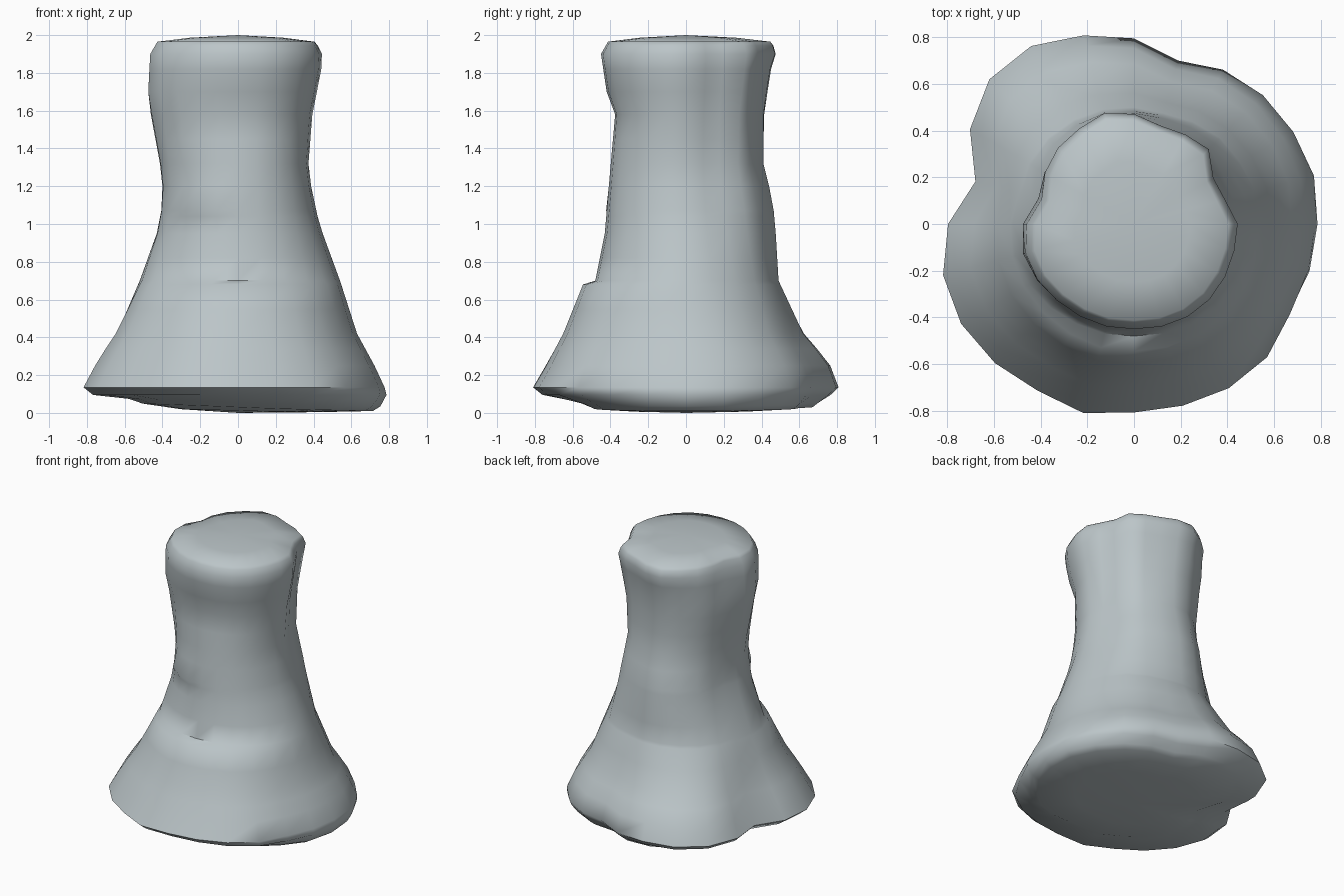
import bpy, bmesh, math

if "Cube" in bpy.data.objects:
    bpy.data.objects.remove(bpy.data.objects["Cube"])

# Plan outlines: radius every 15 degrees, counter-clockwise from +x
BASE = [.79, .805, .80, .79, .77, .73, .80, .84, .88, .87, .80, .69,
        .78, .83, .84, .83, .815, .83, .80, .80, .81, .81, .78, .785]
TOP = [.44, .40, .39, .45, .44, .435, .47, .49, .47, .46, .44, .41,
       .46, .48, .475, .46, .45, .445, .44, .445, .45, .45, .445, .44]
N = len(BASE)

# Side profiles as (z, radius) for right, back, left, front
RIGHT = [(0, .66), (.05, .75), (.10, .79), (.20, .75), (.42, .63), (.7, .54),
         (1.0, .43), (1.28, .37), (1.6, .395), (1.8, .44), (1.92, .445), (1.97, .40)]
BACK = [(0, .60), (.03, .67), (.10, .76), (.14, .80), (.28, .74), (.40, .63), (.7, .49),
        (.95, .475), (1.12, .46), (1.32, .41), (1.6, .41), (1.85, .45), (1.92, .48), (1.97, .44)]
LEFT = [(0, .42), (.05, .54), (.10, .77), (.14, .80), (.42, .64), (.7, .52), (.95, .43),
        (1.1, .40), (1.25, .40), (1.6, .465), (1.7, .475), (1.9, .46), (1.97, .42)]
FRONT = [(0, .44), (.05, .53), (.09, .75), (.13, .81), (.25, .74), (.42, .65), (.68, .545),
         (.70, .48), (.95, .43), (1.3, .40), (1.58, .375), (1.7, .42), (1.9, .45), (1.97, .41)]
SIDES = [RIGHT, BACK, LEFT, FRONT]
LEVELS = [.03, .055, .095, .135, .25, .34, .42, .55, .68, .70, .82, .95, 1.04, 1.07,
          1.2, 1.32, 1.45, 1.58, 1.7, 1.82, 1.9, 1.945, 1.965]


def lerp_profile(profile, z):
    if z <= profile[0][0]:
        return profile[0][1]
    for (z0, r0), (z1, r1) in zip(profile, profile[1:]):
        if z <= z1:
            return r0 + (r1 - r0) * (z - z0) / (z1 - z0)
    return profile[-1][1]


def around(four, i):
    """Smooth blend of four side values at outline step i."""
    q, f = divmod(i / (N / 4), 1)
    t = (1 - math.cos(math.pi * f)) / 2
    a, b = four[int(q) % 4], four[(int(q) + 1) % 4]
    return a + (b - a) * t


def irregularity(outline, i):
    return outline[i] / around(outline[::N // 4], i) - 1


def clamp(v):
    return max(0, min(1, v))


def radius(i, z):
    r = around([lerp_profile(s, z) for s in SIDES], i)
    wb = max(.15, clamp((.75 - z) / .45)) if z < 1.2 else 0
    wt = clamp((z - .5) / 1.3)
    r *= 1 + wb * irregularity(BASE, i) + wt * irregularity(TOP, i)
    # small overlapping crease on the front left of the neck
    if z == 1.07 and 15 <= i <= 17:
        r += .015
    return r


# Flared body with a thick foot and a waisted neck
bm = bmesh.new()
rings = []
for z in LEVELS:
    ring = []
    for i in range(N):
        a = math.tau * i / N
        r = radius(i, z)
        tilt = -.02 * math.cos(a) if z < .06 else 0
        ring.append(bm.verts.new((r * math.cos(a), r * math.sin(a), z + tilt)))
    rings.append(ring)
for lo, hi in zip(rings, rings[1:]):
    for i in range(N):
        j = (i + 1) % N
        bm.faces.new((lo[i], lo[j], hi[j], hi[i]))


# Shallow domed caps: one inner ring and a centre point
def cap(ring, z, flip):
    inner = [bm.verts.new((v.co.x * .6, v.co.y * .6, v.co.z + (z - v.co.z) * .6)) for v in ring]
    mid = bm.verts.new((0, 0, z))
    for i in range(N):
        j = (i + 1) % N
        for f in ((ring[i], ring[j], inner[j], inner[i]), (inner[i], inner[j], mid)):
            bm.faces.new(f[::-1] if flip else f)


cap(rings[0], 0, True)
cap(rings[-1], 2, False)
bmesh.ops.recalc_face_normals(bm, faces=bm.faces)

mesh = bpy.data.meshes.new("flared_body")
bm.to_mesh(mesh)
bm.free()
body = bpy.data.objects.new("flared_body", mesh)
bpy.context.collection.objects.link(body)

mat = bpy.data.materials.new("pale blue grey")
mat.diffuse_color = (.50, .56, .58, 1)
mat.use_nodes = True
mat.node_tree.nodes["Principled BSDF"].inputs["Base Color"].default_value = mat.diffuse_color
mesh.materials.append(mat)

bpy.context.view_layer.objects.active = body
body.select_set(True)
bpy.ops.object.shade_smooth_by_angle(angle=math.radians(60))
